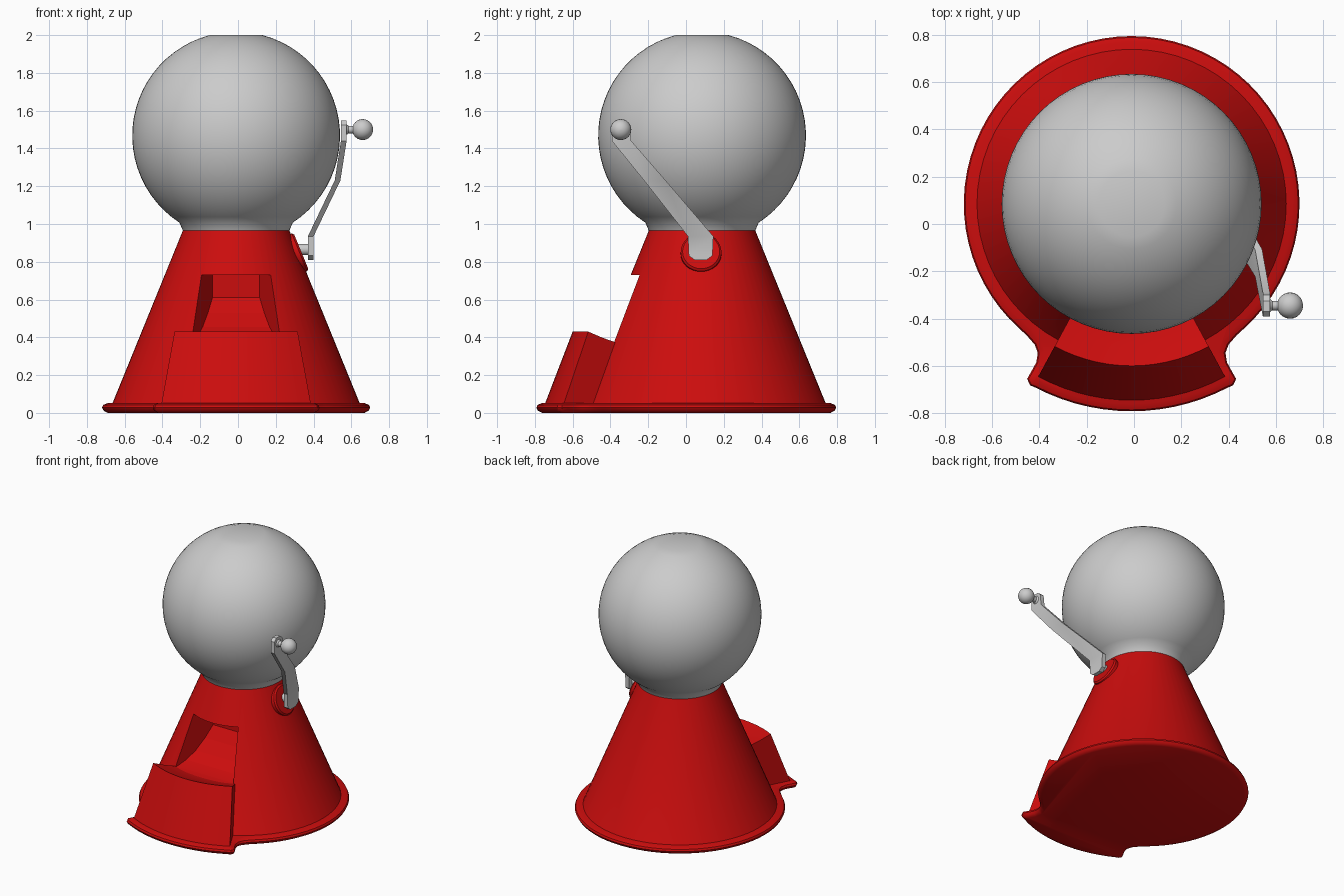
import bpy, bmesh
from math import sin, cos, pi, radians
from mathutils import Vector, Matrix

if "Cube" in bpy.data.objects:
    bpy.data.objects.remove(bpy.data.objects["Cube"])

CX, CY = -0.01, 0.085          # axis shared by the base and the globe

red = bpy.data.materials.new("red_enamel")
red.diffuse_color = (0.6, 0.004, 0.004, 1)
red.use_nodes = True
red.node_tree.nodes["Principled BSDF"].inputs["Base Color"].default_value = red.diffuse_color


def smooth(ob, angle=35):
    bpy.ops.object.select_all(action='DESELECT')
    ob.select_set(True)
    bpy.context.view_layer.objects.active = ob
    bpy.ops.object.shade_smooth_by_angle(angle=radians(angle))


def finish(name, bm, mat=None, shade=True):
    bmesh.ops.recalc_face_normals(bm, faces=bm.faces)
    me = bpy.data.meshes.new(name)
    bm.to_mesh(me)
    bm.free()
    ob = bpy.data.objects.new(name, me)
    bpy.context.collection.objects.link(ob)
    if mat:
        me.materials.append(mat)
    if shade:
        smooth(ob)
    return ob


def loft(name, rings, mat=None, closed=True, shade=True):
    """Skin equal-length closed rings; cap both ends."""
    bm = bmesh.new()
    rows = [[bm.verts.new(p) for p in r] for r in rings]
    n = len(rows[0])
    for a, b in zip(rows, rows[1:]):
        for i in range(n):
            j = (i + 1) % n
            bm.faces.new((a[i], a[j], b[j], b[i]))
    bm.faces.new(rows[0])
    bm.faces.new(rows[-1])
    return finish(name, bm, mat, shade=shade)


def polar(r, deg, z):
    return (CX + r * cos(radians(deg)), CY + r * sin(radians(deg)), z)


def lathe(name, profile, segs, mat=None):
    return loft(name, [[polar(r, 360 * i / segs, z) for i in range(segs)]
                       for r, z in profile], mat)


def rod(name, start, axis, profile, mat=None, segs=24):
    """Turned part: profile of (radius, distance) along an axis."""
    m = Matrix.Translation(start) @ Vector(axis).to_track_quat('Z', 'Y').to_matrix().to_4x4()
    return loft(name, [[m @ Vector((r * cos(2 * pi * i / segs), r * sin(2 * pi * i / segs), d))
                        for i in range(segs)] for r, d in profile], mat)


# glass globe with flat top and short neck
globe = [(0.28, 0.96)]
for i in range(25):
    a = radians(-57 + i * (75.3 + 57) / 24)
    globe.append((0.55 * cos(a), 1.468 + 0.55 * sin(a)))
lathe("globe", globe, 64)

# conical body
body = lathe("body", [(0.67, 0.03), (0.655, 0.05), (0.28, 0.97)], 64, red)

# dispensing slot: splayed walls and a curved ramp cut into the body
ramp = [(-0.10, 0.73), (-0.10, 0.61), (-0.16, 0.53), (-0.23, 0.455), (-0.30, 0.405),
        (-0.37, 0.375), (-0.43, 0.366), (-0.60, 0.366), (-0.60, 0.73)]
slot = loft("slot_cutter",
            [[(CX + s * (0.125 + 0.4 * (-0.10 - y)), y, z) for y, z in ramp] for s in (-1, 1)],
            red, shade=False)
slot.hide_render = True
cut = body.modifiers.new("slot", 'BOOLEAN')
cut.operation = 'DIFFERENCE'
cut.solver = 'EXACT'
cut.object = slot
bpy.context.view_layer.objects.active = body
bpy.ops.object.modifier_apply(modifier=cut.name)
bpy.data.objects.remove(slot)
smooth(body)

# catch tray: wedge swept around the body axis
tray = [(0.835, 0.04), (0.685, 0.43), (0.60, 0.398), (0.51, 0.37), (0.45, 0.362), (0.45, 0.04)]
loft("tray", [[polar(r, -90 - 28.4 + 56.8 * k / 14, z) for r, z in tray] for k in range(15)], red)

# base flange: round at the back, bulging around the tray at the front
side = [(0.445, -0.47), (0.41, -0.51), (0.397, -0.545), (0.403, -0.585),
        (0.425, -0.625), (0.442, -0.655), (0.43, -0.682)]
outline = [Vector(polar(0.71, -48 + 276 * k / 56, 0)) for k in range(57)]
outline += [Vector((CX - x, y, 0)) for x, y in side]
outline += [Vector(polar(0.877, -90 - 27.5 + 55 * k / 14, 0)) for k in range(15)]
outline += [Vector((CX + x, y, 0)) for x, y in reversed(side)]


def inset(points, d, z):
    ring = []
    for i, p in enumerate(points):
        t = (points[(i + 1) % len(points)] - points[i - 1]).normalized()
        ring.append((p.x - t.y * d, p.y + t.x * d, z))
    return ring


loft("base_flange", [inset(outline, d, z) for d, z in
                     [(0.03, 0.0), (0.008, 0.012), (0, 0.028), (0.006, 0.042), (0.03, 0.052)]], red)

# crank boss, lying on the slope of the cone
rod("crank_boss", (0.305, 0.08, 0.842), (0.925, 0, 0.38),
    [(0.108, -0.03), (0.108, 0.022), (0.098, 0.032)], red, 32)

# crank axle
rod("crank_axle", (0.30, 0.08, 0.865), (1, 0, 0), [(0.03, 0), (0.03, 0.08)])

# crank arm: flat bent bar, rows of (z, y from, y to, x)
bar = [(0.81, 0.045, 0.11, 0.385), (0.832, 0.015, 0.14, 0.385), (0.935, 0.01, 0.145, 0.385),
       (1.23, -0.222, -0.107, 0.527), (1.44, -0.392, -0.29, 0.56),
       (1.525, -0.392, -0.30, 0.56), (1.547, -0.37, -0.325, 0.56)]
loft("crank_arm", [[(x - 0.015, y0, z), (x + 0.015, y0, z), (x + 0.015, y1, z), (x - 0.015, y1, z)]
                   for z, y0, y1, x in bar])

# knob stem and ball
rod("knob_stem", (0.57, -0.345, 1.5), (1, 0, 0), [(0.032, 0), (0.02, 0.015), (0.02, 0.06)])
rod("knob", (0.66, -0.345, 1.5), (1, 0, 0),
    [(0.055 * sin(pi * k / 12) + 0.0005, -0.055 * cos(pi * k / 12)) for k in range(13)])
